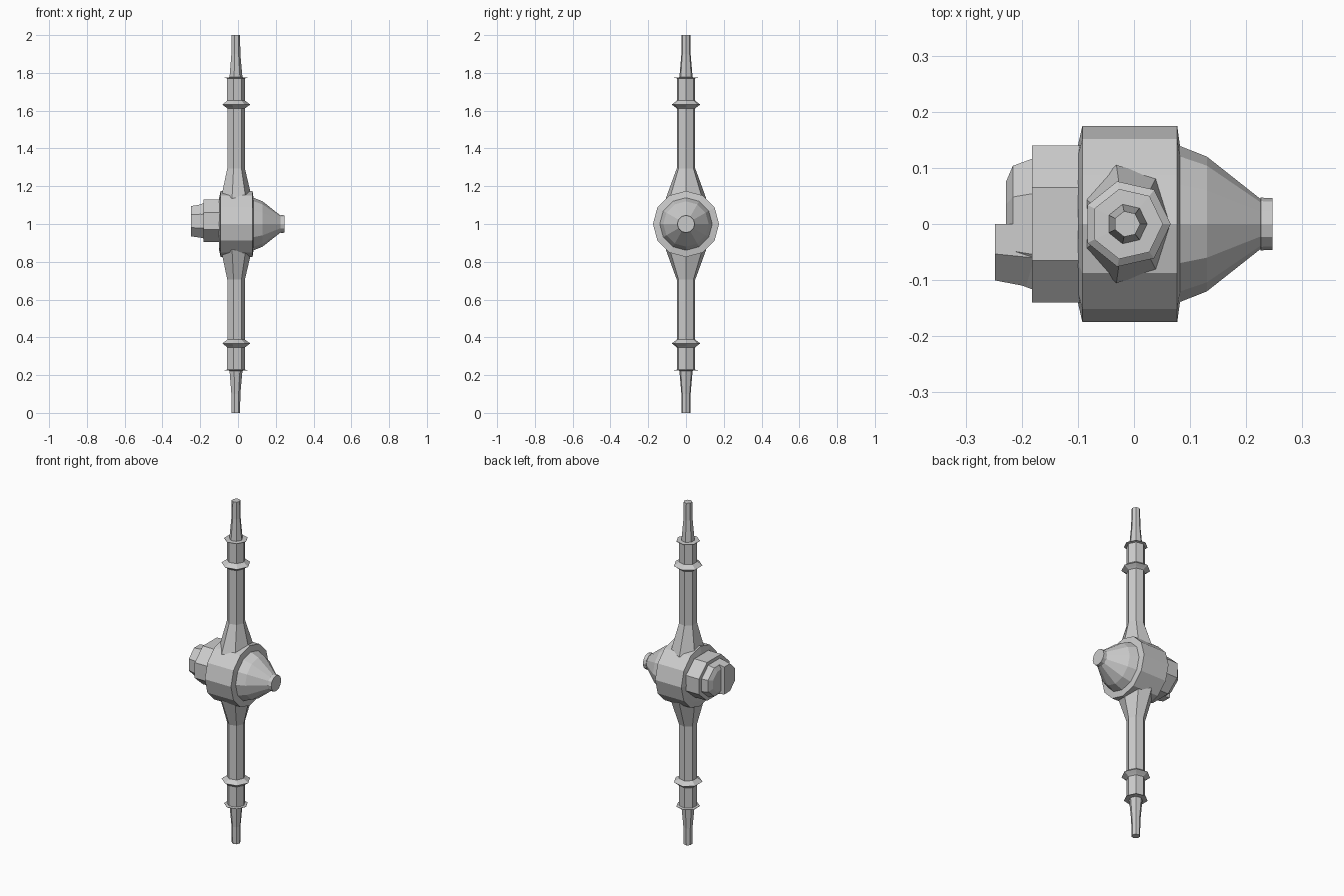
import bpy, bmesh
from math import sin, cos, pi
from mathutils import Vector

if "Cube" in bpy.data.objects:
    bpy.data.objects.remove(bpy.data.objects["Cube"])


def loft(name, rings):
    """Skin a list of equal-length point rings and cap both ends."""
    bm = bmesh.new()
    loops = [[bm.verts.new(p) for p in ring] for ring in rings]
    n = len(loops[0])
    for a, b in zip(loops, loops[1:]):
        for i in range(n):
            j = (i + 1) % n
            bm.faces.new((a[i], a[j], b[j], b[i]))
    bm.faces.new(loops[0][::-1])
    bm.faces.new(loops[-1])
    bmesh.ops.recalc_face_normals(bm, faces=bm.faces)
    mesh = bpy.data.meshes.new(name)
    bm.to_mesh(mesh)
    bm.free()
    obj = bpy.data.objects.new(name, mesh)
    bpy.context.collection.objects.link(obj)
    return obj


def upright_ring(rx, ry, z, n=7):
    return [Vector((-0.0125 + rx * cos(2 * pi * i / n), ry * sin(2 * pi * i / n), z))
            for i in range(n)]


def cross_ring(x, r, n=12):
    return [Vector((x, r * cos(2 * pi * i / n), 1 + r * sin(2 * pi * i / n)))
            for i in range(n)]


def section(x, outline, s=1.0):
    return [Vector((x, y * s, 1.015 + z * s)) for y, z in outline]


# Axle arms: (x radius, y radius, distance from the centre), mirrored up and down
arm = [(0.085, 0.108, 0.06), (0.085, 0.108, 0.14), (0.049, 0.05, 0.295),
       (0.049, 0.05, 0.612), (0.06, 0.06, 0.62), (0.078, 0.078, 0.632),
       (0.06, 0.06, 0.645), (0.05, 0.05, 0.653), (0.05, 0.05, 0.771),
       (0.064, 0.064, 0.774), (0.064, 0.064, 0.776), (0.036, 0.036, 0.777),
       (0.025, 0.025, 0.9), (0.0235, 0.0235, 1.0)]
for name, side in (("upper_axle_arm", 1), ("lower_axle_arm", -1)):
    loft(name, [upright_ring(rx, ry, 1 + side * d) for rx, ry, d in arm])

# Central housing with the tapering nose and its end collar
housing = [(-0.1, 0.14), (-0.092, 0.175), (0.077, 0.175), (0.082, 0.139),
           (0.13, 0.12), (0.225, 0.045), (0.226, 0.047), (0.247, 0.046)]
loft("gear_housing", [cross_ring(x, r) for x, r in housing])

# Rear cover
octagon = [(0.14, 0.045), (0.065, 0.114), (-0.065, 0.114), (-0.14, 0.045),
           (-0.14, -0.045), (-0.065, -0.11), (0.065, -0.11), (0.14, -0.045)]
loft("rear_cover", [section(-0.09, octagon), section(-0.182, octagon)])

# Stepped cap on the cover
loft("rear_cap", [section(-0.17, octagon, 0.83), section(-0.182, octagon, 0.83),
                  section(-0.216, octagon, 0.74), section(-0.228, octagon, 0.54)])

# Half-round boss on the front half of the cap
half = [(0, 0.09), (-0.06, 0.09), (-0.113, 0.038),
        (-0.113, -0.038), (-0.06, -0.09), (0, -0.09)]
loft("half_boss", [section(-0.17, half), section(-0.182, half),
                   section(-0.2475, half, 0.89)])
